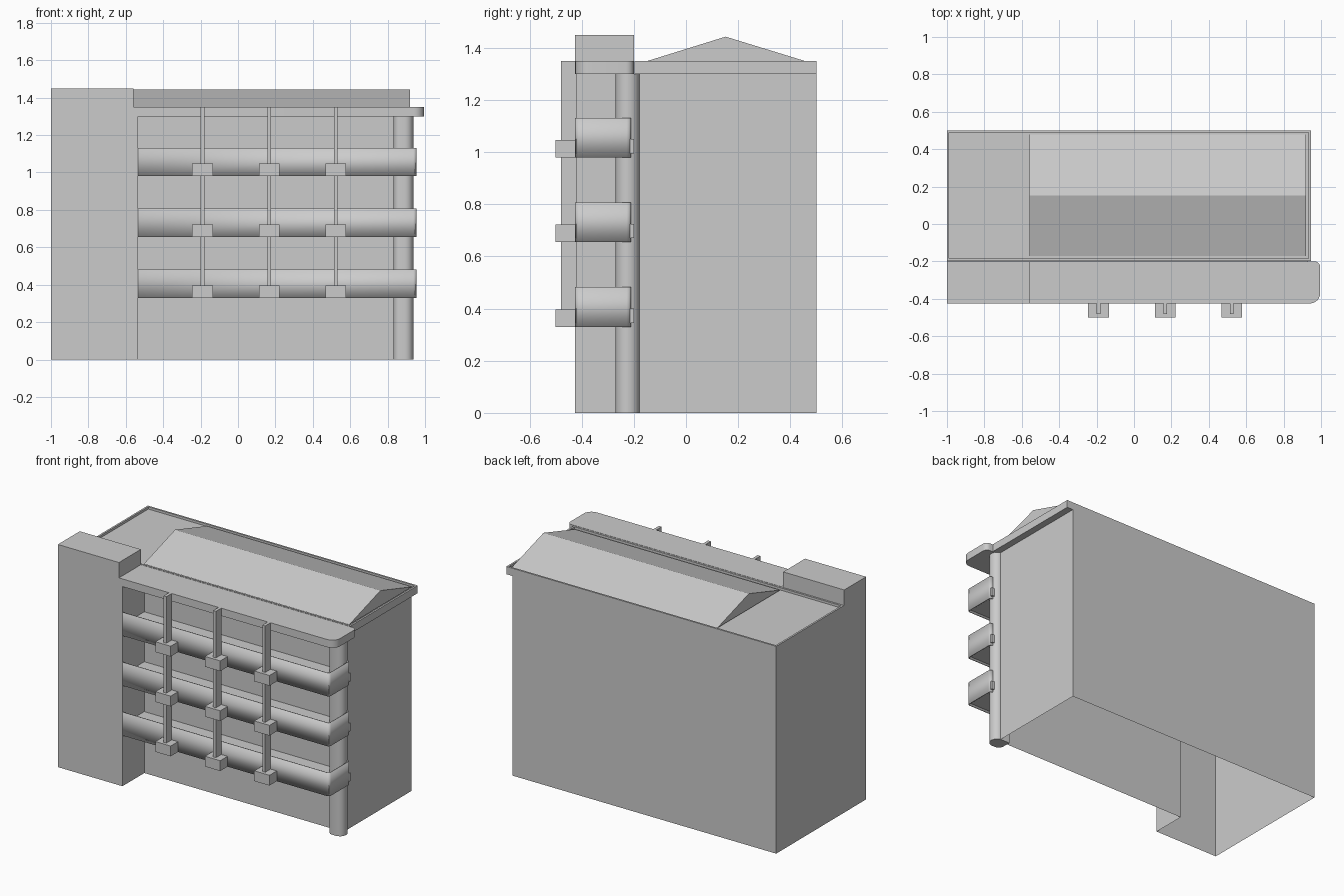
import bpy, bmesh, math
from mathutils import Vector

if "Cube" in bpy.data.objects:
    bpy.data.objects.remove(bpy.data.objects["Cube"])


def finish(name, bm, smooth=False):
    me = bpy.data.meshes.new(name)
    bm.to_mesh(me)
    bm.free()
    ob = bpy.data.objects.new(name, me)
    bpy.context.collection.objects.link(ob)
    if smooth:
        bpy.ops.object.select_all(action='DESELECT')
        bpy.context.view_layer.objects.active = ob
        ob.select_set(True)
        bpy.ops.object.shade_smooth_by_angle(angle=math.radians(35))
    return ob


def rounded(corners, steps=6):
    """Outline from (x, y, radius) corners of an axis-aligned shape."""
    out, n = [], len(corners)
    for i, (x, y, r) in enumerate(corners):
        p = Vector((x, y))
        if r == 0:
            out.append(p)
            continue
        a = (Vector(corners[i - 1][:2]) - p).normalized() * r
        b = (Vector(corners[(i + 1) % n][:2]) - p).normalized() * r
        for k in range(steps + 1):
            t = k / steps * math.pi / 2
            out.append(p + a * (1 - math.sin(t)) + b * (1 - math.cos(t)))
    return out


def prism(name, outline, z0, z1, bottom=True, top=True, closed=True, smooth=False):
    bm = bmesh.new()
    lo = [bm.verts.new((p[0], p[1], z0)) for p in outline]
    hi = [bm.verts.new((p[0], p[1], z1)) for p in outline]
    n = len(outline)
    for i in range(n if closed else n - 1):
        j = (i + 1) % n
        bm.faces.new((lo[i], lo[j], hi[j], hi[i]))
    if bottom:
        bm.faces.new(lo[::-1])
    if top:
        bm.faces.new(hi)
    return finish(name, bm, smooth)


def box(name, x0, x1, y0, y1, z0, z1):
    return prism(name, [(x0, y0), (x1, y0), (x1, y1), (x0, y1)], z0, z1)


FRONT, WALL, BACK = -0.425, -0.2, 0.5

# Outer walls, open underneath, with the stair tower in one L-shaped shell
prism("building_walls", [(-1, FRONT), (-0.535, FRONT), (-0.535, WALL),
                         (0.9, WALL), (0.9, BACK), (-1, BACK)], 0, 1.3, bottom=False)
box("tower_top", -1, -0.56, FRONT, WALL, 1.3, 1.45)

# Flat roof deck with a slim raised rim
box("roof_deck", -1, 0.945, -0.185, BACK, 1.3, 1.335)
box("rim_back", -1, 0.945, BACK - 0.012, BACK, 1.335, 1.35)
box("rim_front", -1, 0.945, -0.197, -0.185, 1.3, 1.35)
box("rim_left", -1, -0.988, -0.185, BACK - 0.012, 1.335, 1.35)
box("rim_right", 0.933, 0.945, -0.185, BACK - 0.012, 1.335, 1.35)

# Gabled roof on the deck
bm = bmesh.new()
ends = [[bm.verts.new((x, y, z)) for y, z in ((-0.17, 1.343), (0.478, 1.343), (0.152, 1.443))]
        for x in (-0.56, 0.92)]
a, b = ends
bm.faces.new(a[::-1])
bm.faces.new(b)
for i in range(3):
    j = (i + 1) % 3
    bm.faces.new((a[i], a[j], b[j], b[i]))
bmesh.ops.recalc_face_normals(bm, faces=bm.faces)
finish("gable_roof", bm)

# Canopy over the balconies
prism("canopy", rounded([(-0.56, FRONT, 0), (0.995, FRONT, 0.055),
                         (0.995, -0.2, 0.03), (-0.56, -0.2, 0)]), 1.3, 1.35, smooth=True)

# Rounded corner column
prism("corner_column", rounded([(0.832, -0.27, 0.035), (0.937, -0.27, 0.045),
                                (0.937, -0.178, 0.045), (0.832, -0.178, 0)]),
      0, 1.3, smooth=True)

# Balconies: thin parapet around a recessed floor, with planters in front
post_x = (-0.19, 0.167, 0.522)
outline = rounded([(-0.535, FRONT, 0), (0.955, FRONT, 0.018),
                   (0.955, -0.21, 0.018), (0.85, -0.21, 0)], 4)
for level in range(3):
    z = 0.33 + 0.325 * level
    parapet = prism(f"balcony_parapet_{level}", outline, z, z + 0.152,
                    bottom=False, top=False, closed=False, smooth=True)
    mod = parapet.modifiers.new("thickness", 'SOLIDIFY')
    mod.thickness = 0.005
    mod.offset = -1
    box(f"balcony_floor_{level}", -0.535, 0.95, FRONT + 0.003, WALL, z + 0.015, z + 0.07)
    for k, x in enumerate(post_x):
        box(f"planter_{level}_{k}", x - 0.055, x + 0.055, -0.5, FRONT, z, z + 0.067)

# Vertical fins running up the facade
for k, x in enumerate(post_x):
    box(f"facade_fin_{k}", x - 0.01, x + 0.01, -0.48, FRONT + 0.005, 0.33, 1.35)
